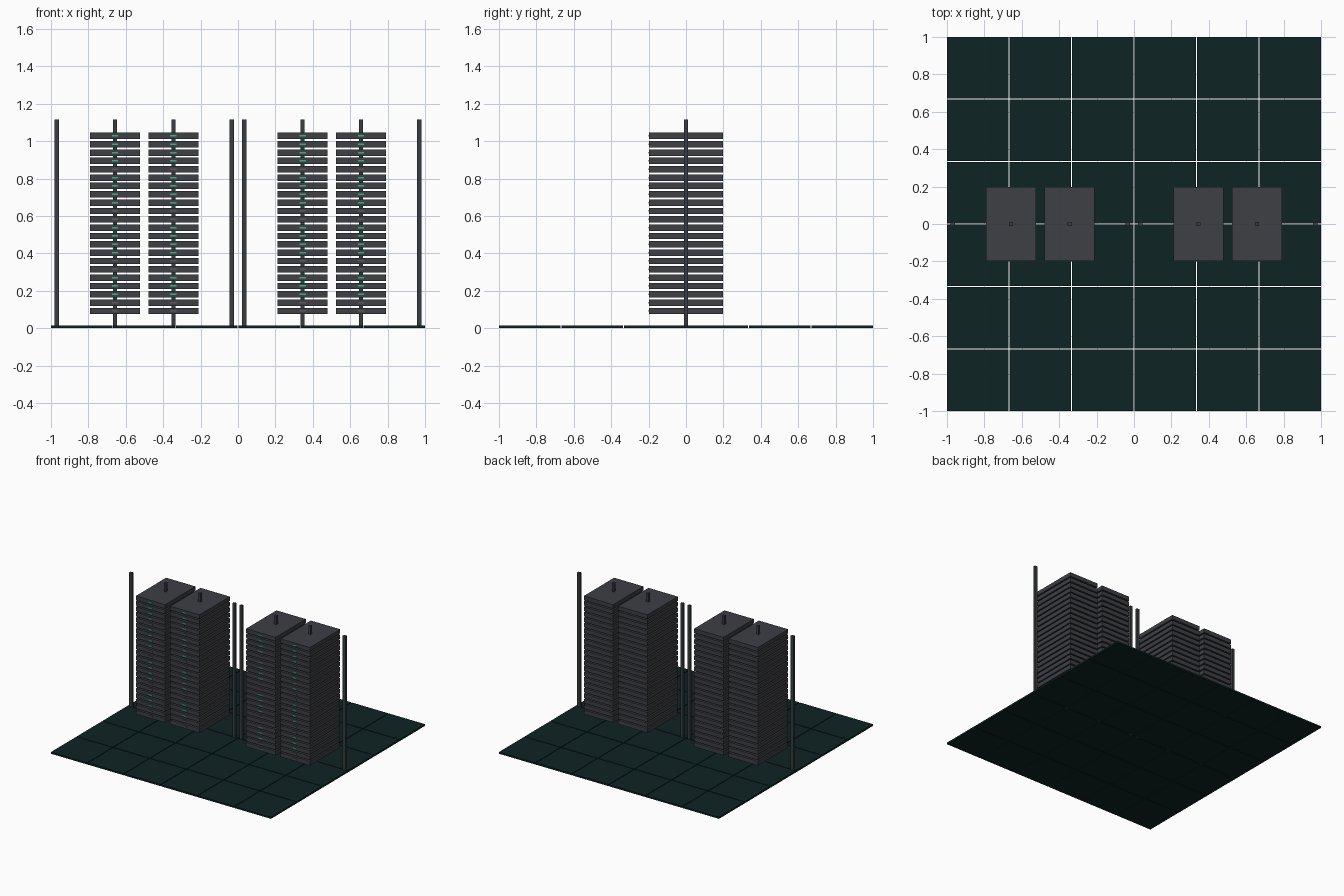
import bpy

if "Cube" in bpy.data.objects:
    bpy.data.objects.remove(bpy.data.objects["Cube"])


def material(name, rgb):
    m = bpy.data.materials.new(name)
    m.diffuse_color = (*rgb, 1)
    m.use_nodes = True
    m.node_tree.nodes["Principled BSDF"].inputs["Base Color"].default_value = m.diffuse_color
    return m


FLOOR = material("dark teal", (0.0045, 0.017, 0.017))
SLAB = material("charcoal", (0.048, 0.050, 0.060))
POST = material("dark steel", (0.040, 0.046, 0.053))
LIT = material("signal green", (0.03, 0.50, 0.25))
UNLIT = material("lamp grey", (0.10, 0.11, 0.12))


def box(name, x, y, z, size, mat):
    """Box from x, y centre and z range."""
    sx, sy = size[0] / 2, size[1] / 2
    z0, z1 = z
    verts = [(x + a * sx, y + b * sy, c) for c in (z0, z1)
             for a, b in ((-1, -1), (1, -1), (1, 1), (-1, 1))]
    faces = [(3, 2, 1, 0), (4, 5, 6, 7)]
    faces += [(i, (i + 1) % 4, (i + 1) % 4 + 4, i + 4) for i in range(4)]
    mesh = bpy.data.meshes.new(name)
    mesh.from_pydata(verts, [], faces)
    mesh.materials.append(mat)
    obj = bpy.data.objects.new(name, mesh)
    bpy.context.collection.objects.link(obj)
    return obj


# floor tiles, 6 x 6 with open joints
JOINT = 0.006
TILE = (2 - 5 * JOINT) / 6
for i in range(6):
    for j in range(6):
        box("floor_tile", -1 + TILE / 2 + i * (TILE + JOINT),
            -1 + TILE / 2 + j * (TILE + JOINT), (0.0, 0.014), (TILE, TILE), FLOOR)

# two bays, each with two end posts and two loaded masts
ROWS, PITCH, THICK = 22, 0.04457, 0.034
UNLIT_ROWS = {0, 1, 5, 6, 11, 12, 17}
for bay in (-0.5015, 0.5015):
    for step in (-1.5, 1.5):
        box("end_post", bay + step * 0.3125, 0, (0.0, 1.115), (0.024, 0.02), POST)
    for step in (-0.5, 0.5):
        x = bay + step * 0.3125
        box("mast", x, 0, (0.0, 1.115), (0.02, 0.02), POST)
        for row in range(ROWS):
            z = 0.075 + row * PITCH
            # stacked tray
            box("tray", x, 0, (z, z + THICK), (0.267, 0.393), SLAB)
            # status lamp on the front edge
            mid = z + THICK / 2
            box("status_lamp", x, -0.199, (mid - 0.004, mid + 0.004), (0.034, 0.005),
                UNLIT if row in UNLIT_ROWS else LIT)
